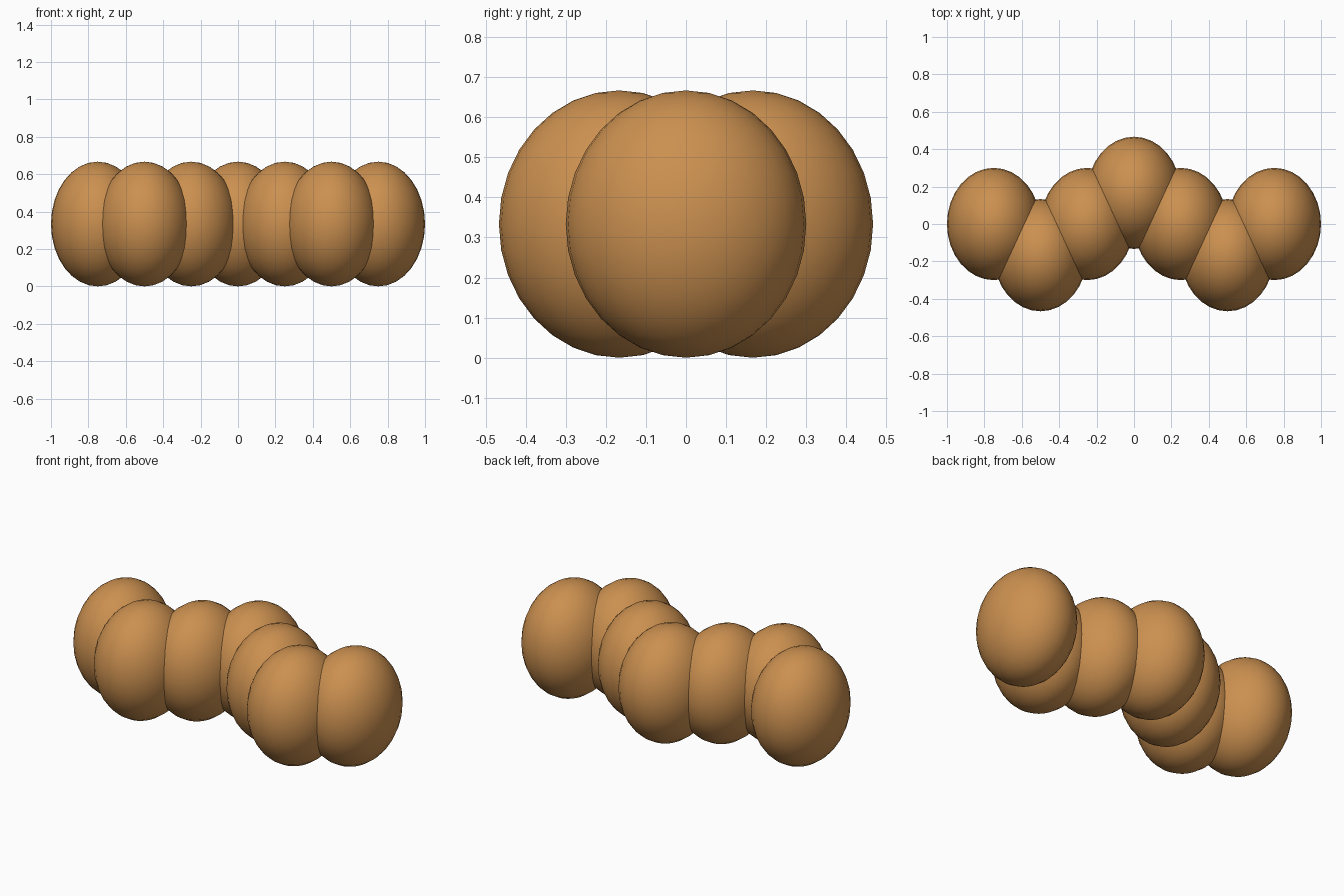
import bpy

if "Cube" in bpy.data.objects:
    bpy.data.objects.remove(bpy.data.objects["Cube"])

# One warm brown for the whole chain
brown = bpy.data.materials.new("warm_brown")
brown.diffuse_color = (0.60, 0.28, 0.08, 1.0)
brown.use_nodes = True
brown.node_tree.nodes["Principled BSDF"].inputs["Base Color"].default_value = brown.diffuse_color

STEP = 0.25                       # spacing along x
RADII = (0.25, 0.30, 1 / 3)       # egg-shaped lobe half sizes
OFFSETS = (0, -1, 0, 1, 0, -1, 0)  # zigzag in y
SWING = 1 / 6

# Seven overlapping lobes in a zigzag
for i, side in enumerate(OFFSETS):
    bpy.ops.mesh.primitive_uv_sphere_add(
        segments=32, ring_count=16, radius=1,
        location=((i - 3) * STEP, side * SWING, RADII[2]))
    lobe = bpy.context.object
    lobe.name = f"lobe_{i + 1}"
    lobe.scale = RADII
    bpy.ops.object.transform_apply(location=False, rotation=False, scale=True)
    bpy.ops.object.shade_smooth()
    lobe.data.materials.append(brown)
